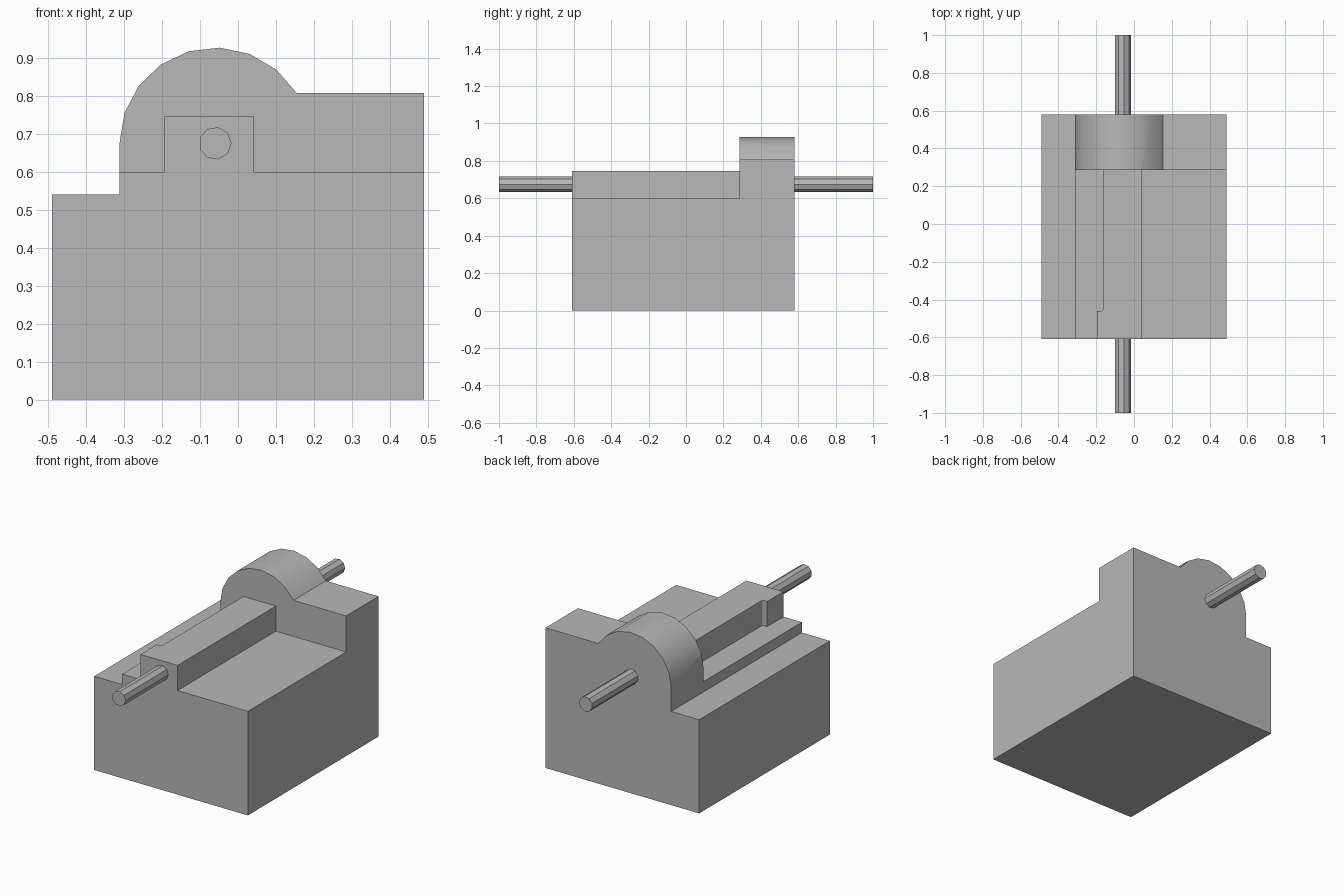
import bpy, bmesh, math
from mathutils import Vector

cube = bpy.data.objects.get("Cube")
if cube:
    bpy.data.objects.remove(cube, do_unlink=True)

grey = bpy.data.materials.new("plain_grey")
grey.use_nodes = True
colour = (0.48, 0.48, 0.48, 1)
grey.diffuse_color = colour
grey.node_tree.nodes["Principled BSDF"].inputs["Base Color"].default_value = colour


def prism(name, outline, axis, start, end):
    """Extrude a 2D outline along y (outline in x, z) or z (outline in x, y)."""
    bm = bmesh.new()
    along_y = axis == "y"
    verts = [bm.verts.new((a, start, b) if along_y else (a, b, start)) for a, b in outline]
    face = bm.faces.new(verts)
    side = bmesh.ops.extrude_face_region(bm, geom=[face])["geom"]
    step = Vector((0, end - start, 0)) if along_y else Vector((0, 0, end - start))
    bmesh.ops.translate(bm, vec=step, verts=[v for v in side if isinstance(v, bmesh.types.BMVert)])
    bmesh.ops.recalc_face_normals(bm, faces=bm.faces)
    mesh = bpy.data.meshes.new(name)
    bm.to_mesh(mesh)
    bm.free()
    mesh.materials.append(grey)
    obj = bpy.data.objects.new(name, mesh)
    bpy.context.collection.objects.link(obj)
    return obj


def arc(cx, cy, radius, first, last, steps):
    angles = [math.radians(first + (last - first) * i / steps) for i in range(steps + 1)]
    return [(cx + radius * math.cos(a), cy + radius * math.sin(a)) for a in angles]


def rect(x0, x1, y0, y1):
    return [(x0, y0), (x1, y0), (x1, y1), (x0, y1)]


LEFT, RIGHT, FRONT, BACK = -0.49, 0.49, -0.61, 0.58
WALL = 0.285            # front of the raised rear housing
LEDGE, RIDGE = 0.6, 0.745
AXIS_X, AXIS_Z = -0.06, 0.675

# Solid block with the stepped and arched housing section
section = [(LEFT, 0), (RIGHT, 0), (RIGHT, 0.808)]
section += arc(AXIS_X, AXIS_Z, 0.252, 31.8, 180, 8)
section += [(-0.312, 0.54), (LEFT, 0.54)]
block = prism("block", section, "y", FRONT, BACK)

# Cutters that leave the central ridge and the ledges in front of the housing
notch = [(-0.7, -0.8), (-0.195, -0.8), (-0.195, -0.46)]
notch += arc(-0.175, -0.45, 0.01, -90, 0, 3)
notch += [(-0.165, WALL), (-0.7, WALL)]
cutters = [
    prism("top_cutter", rect(-0.7, 0.7, -0.8, WALL), "z", RIDGE, 1.2),
    prism("right_ledge_cutter", rect(0.042, 0.7, -0.8, WALL), "z", LEDGE, 1.2),
    prism("left_ledge_cutter", notch, "z", LEDGE, 1.2),
]
bpy.context.view_layer.objects.active = block
for cutter in cutters:
    cutter.hide_render = True
    mod = block.modifiers.new(cutter.name, "BOOLEAN")
    mod.operation, mod.solver, mod.object = "DIFFERENCE", "EXACT", cutter
    bpy.ops.object.modifier_apply(modifier=mod.name)
    bpy.data.objects.remove(cutter, do_unlink=True)

# Smooth arch with crisp edges
bpy.ops.object.select_all(action="DESELECT")
block.select_set(True)
bpy.ops.object.shade_smooth_by_angle(angle=math.radians(28))

# Shaft running through the block
prism("shaft", arc(AXIS_X, AXIS_Z, 0.043, 0, 320, 8), "y", -1, 1)
